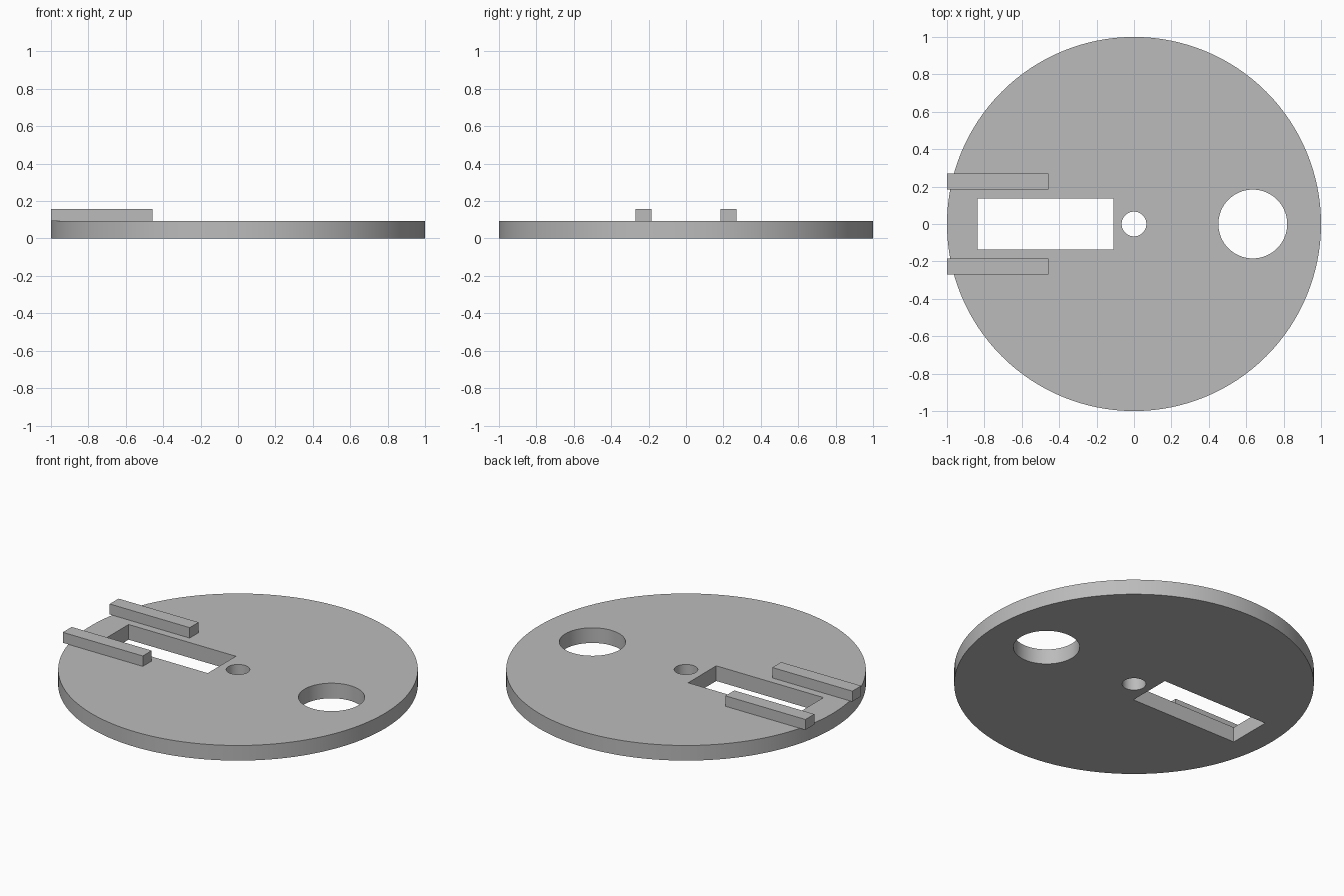
import bpy
import math

if "Cube" in bpy.data.objects:
    bpy.data.objects.remove(bpy.data.objects["Cube"], do_unlink=True)

THICK = 0.093
RAIL_TOP = 0.157

grey = bpy.data.materials.new("plain grey")
grey.use_nodes = True
colour = (0.5, 0.5, 0.5, 1)
grey.diffuse_color = colour
grey.node_tree.nodes["Principled BSDF"].inputs["Base Color"].default_value = colour


def finish(name):
    ob = bpy.context.object
    ob.name = name
    ob.data.materials.append(grey)
    return ob


def cylinder(name, x, radius, z0, z1, sides):
    bpy.ops.mesh.primitive_cylinder_add(vertices=sides, radius=radius, depth=z1 - z0,
                                        location=(x, 0, (z0 + z1) / 2))
    return finish(name)


def box(name, low, high):
    centre = [(a + b) / 2 for a, b in zip(low, high)]
    bpy.ops.mesh.primitive_cube_add(size=1, location=centre)
    ob = finish(name)
    ob.scale = [b - a for a, b in zip(low, high)]
    bpy.ops.object.transform_apply(location=False, rotation=False, scale=True)
    return ob


# Round base plate
plate = cylinder("base_plate", 0, 1, 0, THICK, 128)

# Cutters for the centre hole, the large hole and the slot
cutters = [
    cylinder("centre_hole_cutter", 0, 0.066, -0.1, 0.3, 64),
    cylinder("large_hole_cutter", 0.635, 0.184, -0.1, 0.3, 96),
    box("slot_cutter", (-0.838, -0.136, -0.1), (-0.11, 0.136, 0.3)),
]
bpy.ops.object.select_all(action="DESELECT")
plate.select_set(True)
bpy.context.view_layer.objects.active = plate
for cutter in cutters:
    mod = plate.modifiers.new(cutter.name, "BOOLEAN")
    mod.operation = "DIFFERENCE"
    mod.solver = "EXACT"
    mod.object = cutter
    bpy.ops.object.modifier_apply(modifier=mod.name)
for cutter in cutters:
    bpy.data.objects.remove(cutter, do_unlink=True)
bpy.ops.object.shade_smooth_by_angle(angle=math.radians(30))

# Pair of rails beside the slot, overhanging the rim
for side, y in (("left", -0.2275), ("right", 0.2275)):
    name = "front_rail" if y < 0 else "back_rail"
    box(name, (-1, y - 0.043, THICK), (-0.457, y + 0.043, RAIL_TOP))
